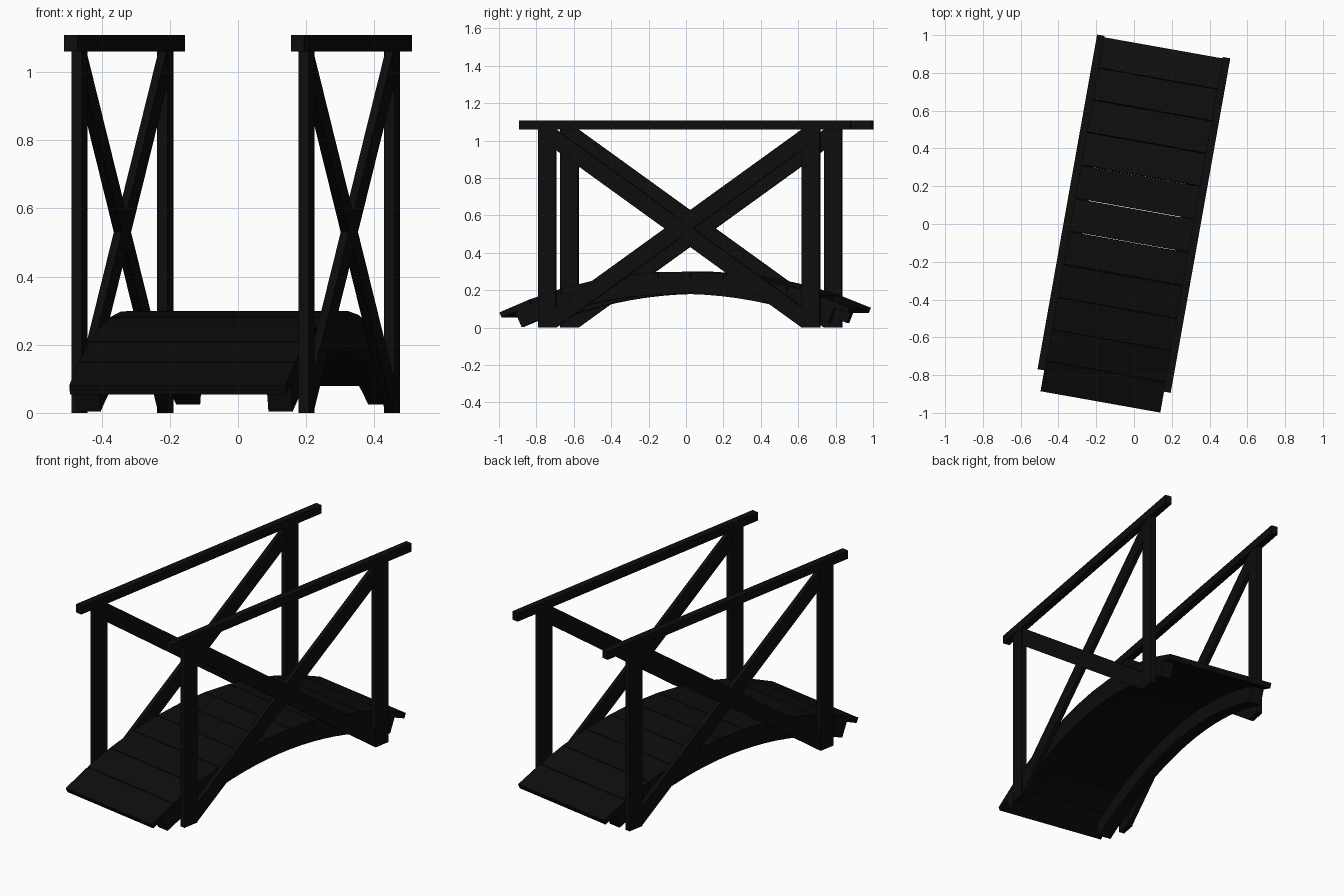
import bpy, bmesh, math
from mathutils import Matrix

if "Cube" in bpy.data.objects:
    bpy.data.objects.remove(bpy.data.objects["Cube"])

TURN = Matrix.Rotation(math.radians(-10.1), 4, 'Z')
MID = -0.01            # centre line across the bridge
ARC_Y = 0.021          # arch centre along the bridge
R = 2.3                # radius of the walking surface
TOP = 0.30             # crown height
A0, A1 = -0.4407, 0.4144

paint = bpy.data.materials.new("black_paint")
paint.diffuse_color = (0.004, 0.004, 0.004, 1)
paint.use_nodes = True
paint.node_tree.nodes["Principled BSDF"].inputs["Base Color"].default_value = paint.diffuse_color


def prism(name, profile, x0, x1):
    """Extrude a (y, z) profile across the bridge from x0 to x1."""
    bm = bmesh.new()
    face = bm.faces.new([bm.verts.new((x0, y, z)) for y, z in profile])
    ext = bmesh.ops.extrude_face_region(bm, geom=[face])
    moved = [v for v in ext["geom"] if isinstance(v, bmesh.types.BMVert)]
    bmesh.ops.translate(bm, verts=moved, vec=(x1 - x0, 0, 0))
    bmesh.ops.recalc_face_normals(bm, faces=bm.faces)
    mesh = bpy.data.meshes.new(name)
    bm.to_mesh(mesh)
    bm.free()
    mesh.materials.append(paint)
    ob = bpy.data.objects.new(name, mesh)
    ob.matrix_world = TURN
    bpy.context.collection.objects.link(ob)
    return ob


def rect(y0, y1, z0, z1):
    return [(y0, z0), (y1, z0), (y1, z1), (y0, z1)]


def arc(r, a):
    return ARC_Y + r * math.sin(a), TOP - R + r * math.cos(a)


# deck planks laid along the arch
N = 11
step = (A1 - A0) / N
gap = 0.0008
for i in range(N):
    a, b = A0 + i * step + gap, A0 + (i + 1) * step - gap
    prism(f"deck_plank_{i + 1}",
          [arc(R - 0.03, a), arc(R - 0.03, b), arc(R, b), arc(R, a)],
          MID - 0.322, MID + 0.322)

# front and back posts
FRONT, BACK = -0.695, 0.737
POST = 0.048
RAIL_Z = 1.06

for side, s in (("left", -1), ("right", 1)):
    # curved stringer under the deck edge
    angles = [-0.405 + (0.379 + 0.405) * k / 20 for k in range(21)]
    prof = [arc(R - 0.12, t) for t in angles] + [arc(R - 0.03, t) for t in reversed(angles)]
    xs = sorted((MID + s * 0.25, MID + s * 0.322))
    prism(f"{side}_stringer", prof, *xs)

    c = MID + s * 0.338
    for end, y in (("front", FRONT), ("back", BACK)):
        prism(f"{side}_{end}_post", rect(y - POST, y + POST, 0, RAIL_Z), c - 0.0155, c + 0.0155)

    # handrail
    prism(f"{side}_handrail", rect(-0.846, 0.953, RAIL_Z, 1.108), c - 0.02, c + 0.02)

    # crossed braces, cut upright against the posts
    y0, y1, h = FRONT + POST, BACK - POST, 0.11
    for name, ya, yb in (("rising", y0, y1), ("falling", y1, y0)):
        prism(f"{side}_{name}_brace",
              [(ya, 0), (yb, RAIL_Z - h), (yb, RAIL_Z), (ya, h)], c - 0.012, c + 0.012)
